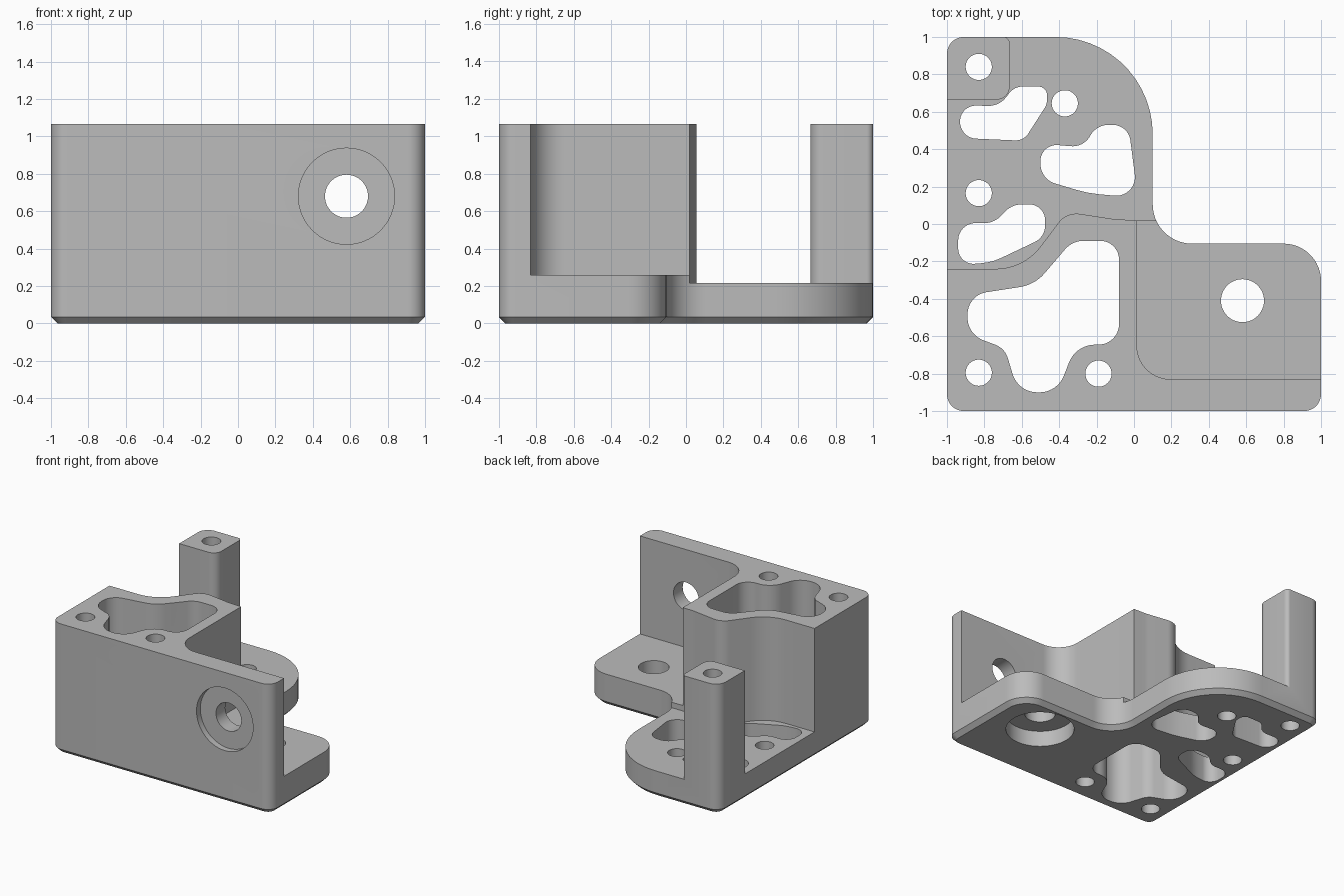
import bpy, bmesh, math
from mathutils import Vector

cube = bpy.data.objects.get("Cube")
if cube:
    bpy.data.objects.remove(cube, do_unlink=True)

TOP, FLOOR, PAD = 1.065, 0.215, 0.26


def rounded(corners):
    """Turn (x, y, radius) corners into an outline with filleted corners."""
    out, n = [], len(corners)
    for i, (x, y, r) in enumerate(corners):
        p = Vector((x, y))
        a = Vector(corners[i - 1][:2]) - p
        b = Vector(corners[(i + 1) % n][:2]) - p
        half = a.angle(b) / 2
        if r == 0 or half > 1.55:
            out.append(p)
            continue
        t = min(r / math.tan(half), a.length * 0.49, b.length * 0.49)
        r = t * math.tan(half)
        a.normalize()
        b.normalize()
        center = p + (a + b).normalized() * (r / math.sin(half))
        start = p + a * t - center
        sweep = start.angle_signed(p + b * t - center)
        steps = max(2, math.ceil(abs(sweep) / math.radians(7)))
        for k in range(steps + 1):
            ang = -sweep * k / steps
            c, s = math.cos(ang), math.sin(ang)
            out.append(center + Vector((start.x * c - start.y * s,
                                        start.x * s + start.y * c)))
    return out


def prism(name, outline, z0, z1, chamfer=0):
    """Extrude a flat outline, with an optional chamfer on the lower rim."""
    bm = bmesh.new()
    face = bm.faces.new([bm.verts.new((p[0], p[1], z0)) for p in outline])
    rim = list(face.edges)
    top = bmesh.ops.extrude_face_region(bm, geom=[face], use_keep_orig=True)["geom"]
    bmesh.ops.translate(bm, vec=(0, 0, z1 - z0),
                        verts=[v for v in top if isinstance(v, bmesh.types.BMVert)])
    bmesh.ops.recalc_face_normals(bm, faces=bm.faces)
    if chamfer:
        bmesh.ops.bevel(bm, geom=rim, offset=chamfer, segments=1, affect="EDGES")
        bmesh.ops.recalc_face_normals(bm, faces=bm.faces)
    mesh = bpy.data.meshes.new(name)
    bm.to_mesh(mesh)
    bm.free()
    obj = bpy.data.objects.new(name, mesh)
    bpy.context.collection.objects.link(obj)
    return obj


def circle(x, y, r, n=48):
    return [(x + r * math.cos(math.tau * i / n), y + r * math.sin(math.tau * i / n))
            for i in range(n)]


def cut(body, cutter):
    cutter.hide_render = True
    mod = body.modifiers.new("cut", "BOOLEAN")
    mod.operation = "DIFFERENCE"
    mod.solver = "EXACT"
    mod.object = cutter
    bpy.context.view_layer.objects.active = body
    bpy.ops.object.modifier_apply(modifier=mod.name)
    bpy.data.objects.remove(cutter, do_unlink=True)


# Full-height body with the plan outline and a chamfered underside
body = prism("bracket_body", rounded([
    (-1, -1, .09), (1, -1, .09), (1, -.105, .2), (.1, -.105, .21),
    (.1, 1, .52), (-1, 1, .09)]), 0, TOP, chamfer=.035)

# Clear the space above the mounting pad, leaving the front wall
cut(body, prism("pad_space", rounded([
    (.015, -.83, .18), (1.2, -.83, 0), (1.2, .03, 0), (.015, .03, 0)]), PAD, 1.3))

# Clear the space above the rear plate, leaving the block and corner post
cut(body, prism("plate_space", rounded([
    (-1.2, -.24, 0), (-.59, -.24, .3), (-.36, .065, .12), (-.1, .025, .3),
    (.015, .02, 0), (1.2, .02, 0), (1.2, 1.2, 0), (-.737, 1.2, 0),
    (-.737, 1.001, 0), (-.665, 1.001, .07), (-.665, .665, .07),
    (-1.2, .665, 0)]), FLOOR, 1.3))

# Free-form openings: block cavity and three plate windows
openings = [
    [(-.08, -.09, .1), (-.33, -.09, .13), (-.53, -.325, .22), (-.89, -.38, .14),
     (-.89, -.59, .13), (-.69, -.665, .11), (-.62, -.9, .14), (-.41, -.9, .14),
     (-.31, -.645, .15), (-.08, -.645, .11)],
    [(-.93, .635, .09), (-.72, .63, .12), (-.64, .735, .09), (-.465, .735, .09),
     (-.465, .64, .08), (-.59, .445, .08), (-.93, .46, .09)],
    [(-.5, .43, .11), (-.27, .41, .12), (-.2, .53, .11), (-.03, .53, .1),
     (.02, .14, .1), (-.25, .165, .6), (-.5, .24, .11)],
    [(-.94, .005, .1), (-.75, .005, .12), (-.65, .105, .12), (-.475, .105, .11),
     (-.475, -.07, .1), (-.76, -.205, .3), (-.94, -.22, .11)],
]
for corners in openings:
    cut(body, prism("opening", rounded(corners), -.1, 1.3))

# Screw holes
for x, y in [(-.83, -.795), (-.19, -.8), (-.83, .165), (-.37, .645), (-.83, .84)]:
    cut(body, prism("screw_hole", circle(x, y, .07), -.1, 1.3))

# Pad bolt hole with a counterbore underneath
cut(body, prism("pad_hole", circle(.58, -.41, .115), -.1, .5))
cut(body, prism("pad_counterbore", circle(.58, -.41, .257, 64), -.1, .13))

# Front wall bolt hole with a shallow counterbore
for radius, depth in [(.115, .3), (.257, .05)]:
    tool = prism("wall_hole", circle(0, 0, radius, 64), -depth, .1)
    tool.rotation_euler.x = math.pi / 2
    tool.location = (.58, -1, .68)
    bpy.context.view_layer.update()
    cut(body, tool)

# Plain grey finish
grey = bpy.data.materials.new("light grey")
grey.use_nodes = True
colour = (.5, .5, .5, 1)
grey.diffuse_color = colour
grey.node_tree.nodes["Principled BSDF"].inputs["Base Color"].default_value = colour
body.data.materials.clear()
body.data.materials.append(grey)

bpy.ops.object.select_all(action="DESELECT")
body.select_set(True)
bpy.context.view_layer.objects.active = body
bpy.ops.object.shade_smooth_by_angle(angle=math.radians(30))
